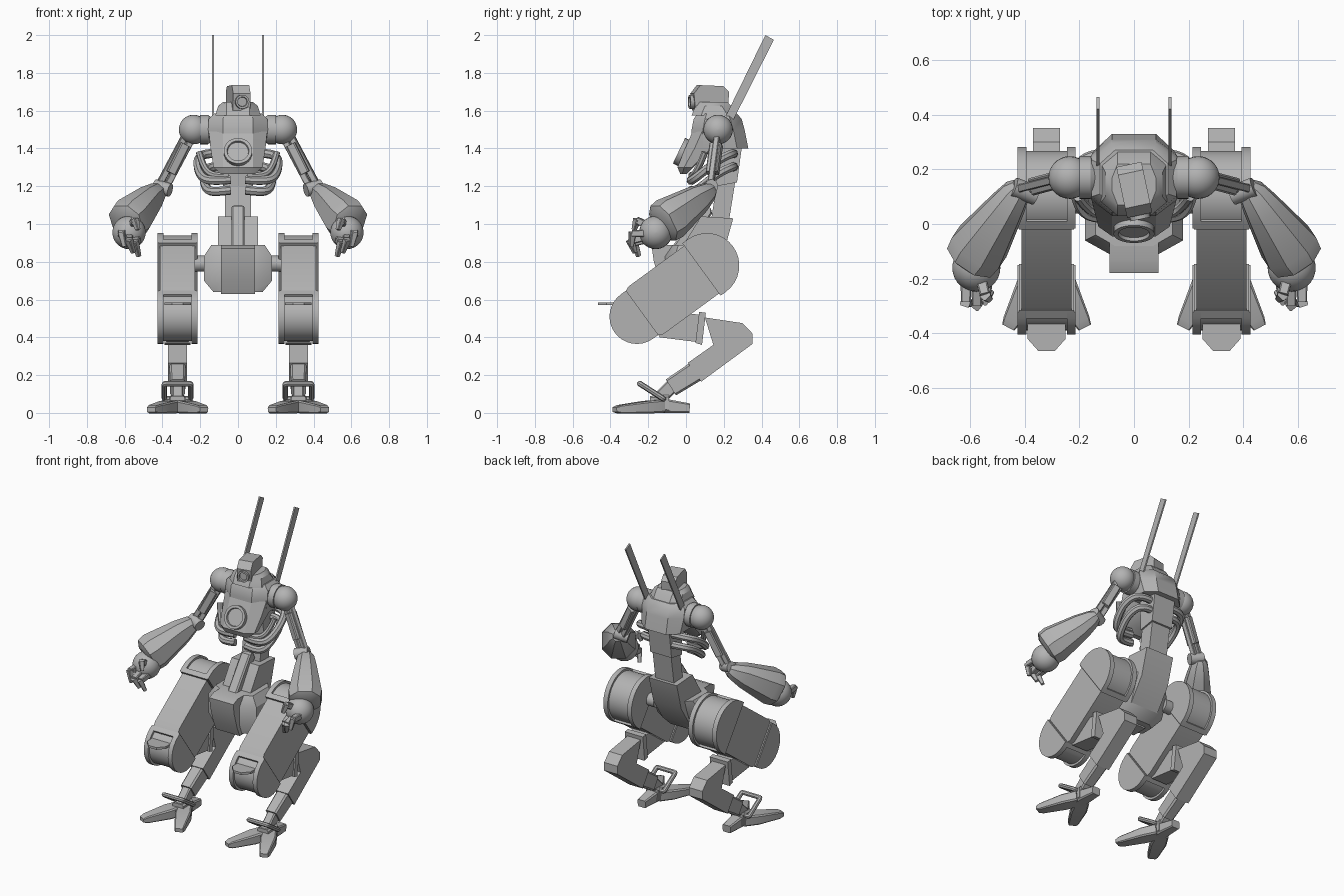
import bpy, bmesh
from math import sin, cos, pi, radians
from mathutils import Vector, Matrix

cube = bpy.data.objects.get("Cube")
if cube:
    bpy.data.objects.remove(cube)

GREY = (0.45, 0.45, 0.45, 1)
mat = bpy.data.materials.new("machine grey")
mat.use_nodes = True
mat.diffuse_color = GREY
mat.node_tree.nodes["Principled BSDF"].inputs["Base Color"].default_value = GREY
parts = []


def add_object(name, mesh, mirror):
    ob = bpy.data.objects.new(name, mesh)
    bpy.context.collection.objects.link(ob)
    mesh.materials.clear()
    mesh.materials.append(mat)
    if mirror:
        ob.modifiers.new("Mirror", "MIRROR").use_mirror_merge = False
    parts.append(ob)
    return ob


def loft(name, rings, mirror=False):
    """Skin a list of closed point rings and cap both ends."""
    bm = bmesh.new()
    loops = [[bm.verts.new(p) for p in ring] for ring in rings]
    n = len(loops[0])
    for a, b in zip(loops, loops[1:]):
        for i in range(n):
            j = (i + 1) % n
            bm.faces.new((a[i], a[j], b[j], b[i]))
    bm.faces.new(loops[0])
    bm.faces.new(loops[-1])
    bmesh.ops.recalc_face_normals(bm, faces=bm.faces)
    mesh = bpy.data.meshes.new(name)
    bm.to_mesh(mesh)
    bm.free()
    return add_object(name, mesh, mirror)


def plate(name, profile, x0, x1, mirror=False):
    """Extrude a (y, z) side profile between two x positions."""
    return loft(name, [[(x, y, z) for y, z in profile] for x in (x0, x1)], mirror)


def section(w, h, c=0.25):
    """Rectangle with cut corners."""
    w, h = w / 2, h / 2
    k = min(w, h) * c
    return [(w, k - h), (w, h - k), (w - k, h), (k - w, h),
            (-w, h - k), (-w, k - h), (k - w, -h), (w - k, -h)]


def beam(name, a, b, stations, mirror=True, cut=0.25):
    """Box-like limb along a-b; stations are (t, width, depth)."""
    a, b = Vector(a), Vector(b)
    d = (b - a).normalized()
    side = d.cross((0, 0, 1)).normalized()
    up = side.cross(d)
    return loft(name, [[a.lerp(b, t) + side * u + up * v for u, v in section(w, h, cut)]
                       for t, w, h in stations], mirror)


def revolve(name, origin, axis, steps, mirror=False, n=28):
    """Turned part; steps are (radius, distance along axis)."""
    q = Vector((0, 0, 1)).rotation_difference(Vector(axis))
    return loft(name, [[Vector(origin) + q @ Vector((r * cos(2 * pi * i / n), r * sin(2 * pi * i / n), d))
                        for i in range(n)] for r, d in steps], mirror)


def ball(name, c, r, mirror=True):
    steps = [(max(r * sin(pi * i / 14), 0.001), -r * cos(pi * i / 14)) for i in range(15)]
    return revolve(name, c, (1, 0, 0), steps, mirror)


def tube(name, pts, r, cyclic=False):
    cu = bpy.data.curves.new(name, "CURVE")
    cu.dimensions, cu.bevel_depth, cu.bevel_resolution, cu.use_fill_caps = "3D", r, 2, True
    sp = cu.splines.new("NURBS")
    sp.points.add(len(pts) - 1)
    for p, co in zip(sp.points, pts):
        p.co = (*co, 1)
    sp.order_u, sp.resolution_u = 3, 6
    sp.use_cyclic_u, sp.use_endpoint_u = cyclic, not cyclic
    tmp = bpy.data.objects.new(name, cu)
    bpy.context.collection.objects.link(tmp)
    dg = bpy.context.evaluated_depsgraph_get()
    mesh = bpy.data.meshes.new_from_object(tmp.evaluated_get(dg))
    bpy.data.objects.remove(tmp)
    return add_object(name, mesh, True)


def hull_ring(z, hx, y0, y1, fx, bx, cf, cb):
    """Symmetric octagon outline with its own front and back corner cuts."""
    half = [(fx, y0), (hx, y0 + cf), (hx, y1 - cb), (bx, y1)]
    return [(x, y, z) for x, y in half] + [(-x, y, z) for x, y in reversed(half)]


# Torso, snout and round face window
loft("torso", [hull_ring(1.40, .145, .03, .33, .08, .08, .06, .06),
               hull_ring(1.50, .158, .03, .31, .08, .08, .06, .06),
               hull_ring(1.555, .155, .04, .295, .08, .08, .06, .06),
               hull_ring(1.585, .125, .06, .27, .07, .07, .05, .05)])
loft("snout", [hull_ring(1.265, .09, -.03, .005, .06, .08, .01, .01),
               hull_ring(1.30, .13, -.045, .04, .08, .12, .035, .01),
               hull_ring(1.40, .145, -.005, .14, .08, .13, .05, .01),
               hull_ring(1.49, .155, .035, .16, .08, .13, .05, .01)])
revolve("face_window", (0, -.01, 1.375), (0, -.9, .43),
        [(.075, -.03), (.075, .03), (.058, .03), (.055, .018)])

# Head block on an octagonal collar, turned slightly aside
loft("head_collar", [hull_ring(z, hx, y0, y1, .06, .06, .05, .05)
                     for z, hx, y0, y1 in ((1.575, .12, .03, .27), (1.625, .105, .05, .24), (1.645, .08, .07, .22))])
turn = Matrix.Translation((0, .13, 0)) @ Matrix.Rotation(radians(12), 4, "Z")
head = plate("head", [(-.09, 1.6), (-.10, 1.69), (-.065, 1.735), (.06, 1.73), (.09, 1.70), (.085, 1.6)], -.047, .047)
eye = revolve("eye", (0, -.08, 1.647), (0, -1, 0), [(.037, 0), (.037, .035), (.026, .035), (.024, .025)])
for ob in (head, eye):
    ob.data.transform(turn)

# Aerial blades
plate("aerial", [(.205, 1.56), (.25, 1.55), (.465, 1.975), (.42, 2.0)], .127, .137, True)

# Spine, ribs and pelvis
plate("spine_upper", [(.16, 1.2), (.15, 1.44), (.30, 1.44), (.27, 1.22)], -.08, .08)
plate("spine_lower", [(.13, 1.0), (.165, 1.23), (.26, 1.22), (.225, 1.0)], -.07, .07)
for k in range(2):
    dz, s = -.07 * k, 1 - .15 * k
    tube("rib", [(.05, .25, 1.37 + dz), (.17 * s, .26, 1.38 + dz), (.22 * s, .17, 1.34 + dz),
                 (.20 * s, .06, 1.25 + dz), (.14 * s, .02, 1.225 + dz * .8), (.04, .03, 1.235 + dz * .8)], .024)
tube("rib_tip", [(.205, .10, 1.38), (.185, .07, 1.30), (.13, .03, 1.25), (.05, .03, 1.26)], .018)
plate("waist_block", [(.08, 1.04), (.25, 1.03), (.20, .85), (.10, .70), (-.05, .78), (-.02, .88)], -.105, .105)
beam("waist_brace", (0, .12, 1.09), (0, -.06, .83), [(0, .05, .03), (.06, .07, .07), (1, .07, .08)], False)
loft("pelvis", [hull_ring(.64, .13, -.10, .04, .07, .09, .03, .03),
                hull_ring(.70, .18, -.11, .10, .09, .10, .05, .05),
                hull_ring(.83, .18, -.11, .15, .09, .10, .05, .05),
                hull_ring(.89, .14, -.08, .17, .07, .10, .04, .04)])
plate("pelvis_front", [(-.17, .80), (-.18, .87), (-.13, .89), (0, .89), (0, .63), (-.11, .63), (-.14, .70)], -.09, .09)
revolve("hip_axle", (.16, .08, .79), (1, 0, 0), [(.042, 0), (.042, .08)], True)

# Shoulders and arms
ball("shoulder_ball", (.235, .17, 1.5), .078)
revolve("shoulder_collar", (.14, .17, 1.5), (1, 0, 0), [(.065, 0), (.078, .02), (.078, .06), (.05, .06)], True)
for off in (-.022, .022):
    beam("upper_arm_bar", (.262 + off, .165, 1.46), (.40 + off, .13, 1.2), [(0, .03, .034), (1, .03, .034)])
beam("upper_arm_core", (.285, .16, 1.42), (.36, .14, 1.27), [(0, .065, .05), (1, .065, .05)])
revolve("elbow", (.40, .12, 1.19), (.9, .35, .25), [(.036, -.045), (.036, .045)], True, 16)
beam("forearm", (.415, .14, 1.185), (.6, -.135, .995),
     [(0, .06, .06), (.08, .10, .10), (.3, .135, .15), (.82, .205, .22), (.95, .19, .21), (1, .13, .15)], cut=.55)
ball("hand", (.577, -.16, .955), .088)
fingers = [((.535, -.20, .92), (.545, -.275, .90), (.525, -.25, .83)),
           ((.575, -.22, .93), (.575, -.295, .91), (.555, -.27, .85)),
           ((.615, -.21, .95), (.615, -.285, .95), (.60, -.29, .88)),
           ((.56, -.20, .99), (.545, -.26, 1.02), (.53, -.275, .97))]
for root, knuckle, tip in fingers:
    beam("finger_base", root, knuckle, [(0, .04, .04), (1, .036, .036)])
    beam("finger_tip", knuckle, tip, [(-.1, .036, .036), (1, .022, .022)])

# Thighs: core, side rims around both drums, bands and knee shelf
HIP, KNEE = Vector((.11, .78)), Vector((-.26, .51))
axis = (KNEE - HIP).normalized()
perp = Vector((-axis.y, axis.x))


def arc(c, r, out, n=16):
    return [c + out * r * sin(pi * i / n) + perp * r * cos(pi * i / n) for i in range(n + 1)]


plate("thigh_core", arc(HIP, .158, -axis) + arc(KNEE, .13, axis)[::-1], .243, .397, True)
mid = [HIP + axis * t + perp * w for t, w in ((.02, .158), (.40, .158), (.46, .13), (.46, -.13), (.40, -.155), (.02, -.155))]
plate("thigh_block", mid, .228, .412, True)
for c, r, out in ((HIP, .172, -axis), (KNEE, .145, axis)):
    rim = arc(c, r, out) + [c - out * .03 - perp * r, c - out * .03 + perp * r]
    for x in (.214, .394):
        plate("thigh_rim", rim, x, x + .032, True)
    band = [c + out * t + perp * w for t, w in ((-.035, r), (.0, r), (.0, -r), (-.035, -r))]
    plate("thigh_band", band, .22, .42, True)
shelf = [(.25, -.30), (.25, -.42), (.29, -.465), (.35, -.465), (.39, -.42), (.39, -.30)]
loft("knee_shelf", [[(x, y, z) for x, y in shelf] for z in (.57, .585)], True)

# Lower legs with backward joint
plate("shin_link", [(-.20, .54), (.08, .52), (.06, .375), (-.14, .40)], .262, .378, True)
plate("shin_collar", [(.07, .535), (.105, .53), (.085, .36), (.05, .37)], .252, .388, True)
plate("shin", [(.10, .505), (.30, .475), (.352, .42), (.352, .365), (.08, .165), (.01, .265), (.145, .36)], .27, .37, True)
beam("ankle_upper", (.32, .06, .225), (.32, -.08, .135), [(0, .085, .11), (1, .08, .10)])
beam("ankle_lower", (.32, -.07, .145), (.32, -.16, .06), [(0, .06, .075), (1, .06, .07)])

# Feet: two front toes, heel and guard loop
beam("foot_hub", (.32, -.19, .05), (.32, -.09, .05), [(0, .08, .08), (1, .09, .09)])
for dx in (-.14, .14):
    beam("front_toe", (.32 + dx * .1, -.13, .036), (.32 + dx, -.378, .017),
         [(0, .085, .07), (.35, .10, .066), (.9, .065, .045), (1, .05, .025)])
beam("heel_toe", (.32, -.14, .04), (.32, .02, .025), [(0, .09, .08), (1, .06, .05)])
corners = [(.25, -.12, .075), (.39, -.12, .075), (.39, -.245, .155), (.25, -.245, .155)]
loop = []
for i, p in enumerate(corners):
    p = Vector(p)
    loop += [p.lerp(Vector(corners[i - 1]), .15), p, p.lerp(Vector(corners[(i + 1) % 4]), .15)]
tube("ankle_guard", loop, .015, True)

# Smooth round parts, keep hard edges crisp
bpy.ops.object.select_all(action="DESELECT")
for ob in parts:
    ob.select_set(True)
bpy.context.view_layer.objects.active = parts[0]
bpy.ops.object.shade_smooth_by_angle(angle=radians(32))
